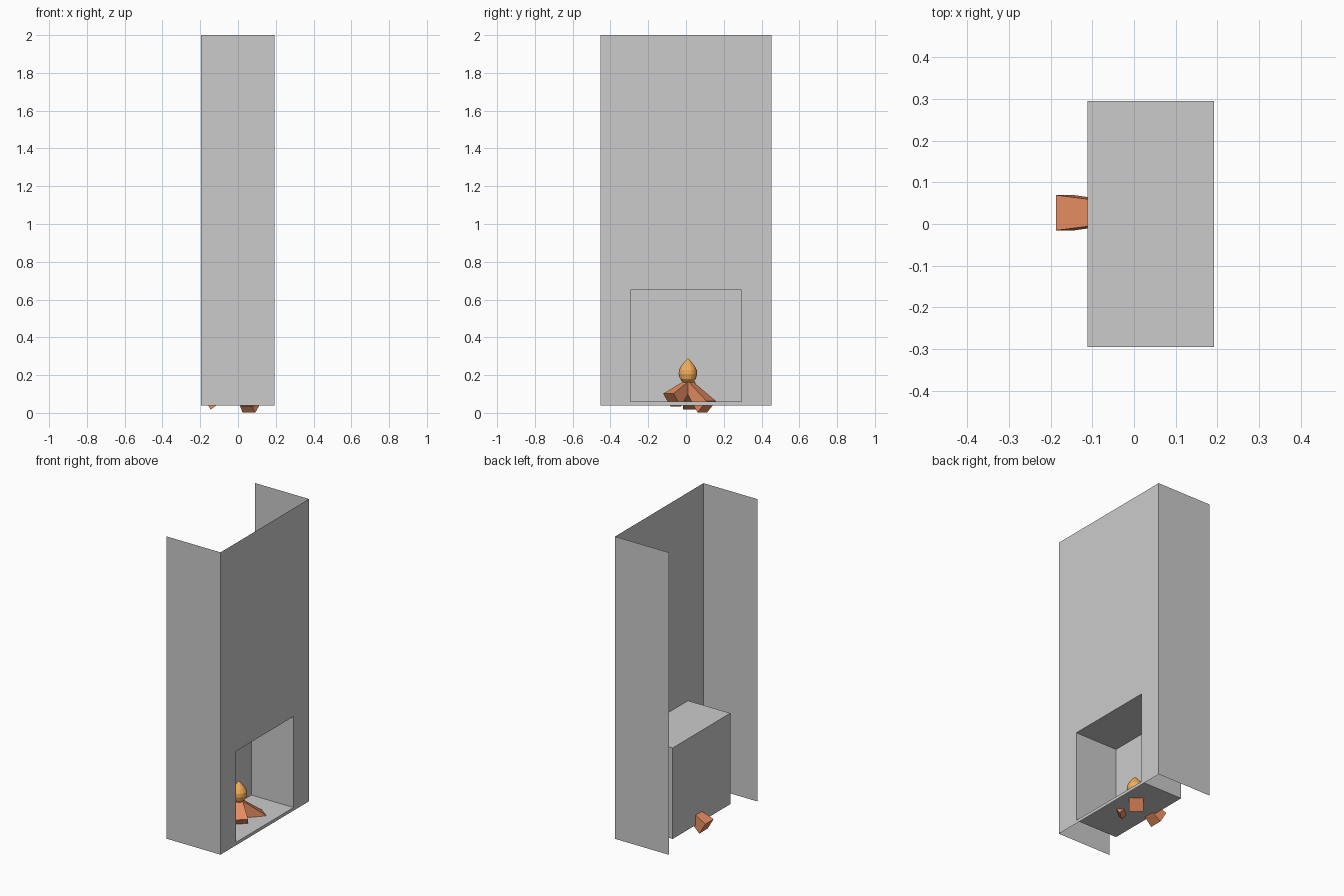
import bpy, bmesh, math
from mathutils import Vector, Matrix

if "Cube" in bpy.data.objects:
    bpy.data.objects.remove(bpy.data.objects["Cube"])


def material(name, color):
    m = bpy.data.materials.new(name)
    m.diffuse_color = color
    m.use_nodes = True
    m.node_tree.nodes["Principled BSDF"].inputs["Base Color"].default_value = m.diffuse_color
    return m


def finish(name, bm, mat=None):
    me = bpy.data.meshes.new(name)
    bm.to_mesh(me)
    bm.free()
    ob = bpy.data.objects.new(name, me)
    bpy.context.collection.objects.link(ob)
    if mat:
        me.materials.append(mat)
    return ob


def rect(x, hy, z0, z1):
    return [(x, -hy, z0), (x, hy, z0), (x, hy, z1), (x, -hy, z1)]


FRONT, BACK, BOX_BACK = 0.192, -0.195, -0.111

# chimney breast: front sheet with an opening, and two side sheets
bm = bmesh.new()
outer = [bm.verts.new(p) for p in rect(FRONT, 0.453, 0.04, 2.0)]
inner = [bm.verts.new(p) for p in rect(FRONT, 0.295, 0.06, 0.65)]
rear = [bm.verts.new(p) for p in rect(BACK, 0.453, 0.04, 2.0)]
for i in range(4):
    j = (i + 1) % 4
    bm.faces.new((outer[i], outer[j], inner[j], inner[i]))
bm.faces.new((outer[1], rear[1], rear[2], outer[2]))
bm.faces.new((outer[0], outer[3], rear[3], rear[0]))
finish("chimney_breast", bm)

# firebox: recess open to the front
bm = bmesh.new()
mouth = [bm.verts.new(p) for p in rect(FRONT, 0.295, 0.06, 0.65)]
back = [bm.verts.new(p) for p in rect(BOX_BACK, 0.295, 0.06, 0.65)]
for i in range(4):
    j = (i + 1) % 4
    bm.faces.new((mouth[i], mouth[j], back[j], back[i]))
bm.faces.new(back)
finish("firebox", bm)

# logs: tapered square bars leaning together
wood = material("wood", (0.8, 0.27, 0.12, 1))


def log(name, foot, head):
    foot, head = Vector(foot), Vector(head)
    axis = (head - foot).normalized()
    side = Vector((-axis.y, axis.x, 0)).normalized()
    up = axis.cross(side)
    rot = Matrix((side, up, axis)).transposed()
    rot = rot.to_4x4()
    if rot.determinant() < 0:
        rot = rot @ Matrix.Scale(-1, 4, (1, 0, 0))
    bm = bmesh.new()
    bmesh.ops.create_cone(
        bm, cap_ends=True, segments=4, radius1=0.06, radius2=0.028,
        depth=(head - foot).length,
        matrix=Matrix.Translation((foot + head) / 2) @ rot @ Matrix.Rotation(math.pi / 4, 4, 'Z'))
    finish(name, bm, wood)


log("log_rear", (-0.166, 0.027, 0.054), (0.0, 0.027, 0.152))
log("log_right", (0.075, 0.11, 0.032), (0.0, 0.01, 0.155))
log("log_left", (0.071, -0.074, 0.068), (0.0, 0.01, 0.152))

# flame: lathed teardrop
profile = [(0.0, 0.155), (0.025, 0.162), (0.042, 0.18), (0.049, 0.205),
           (0.047, 0.228), (0.034, 0.251), (0.016, 0.273), (0.0, 0.29)]
bm = bmesh.new()
vs = [bm.verts.new((r, 0, z)) for r, z in profile]
es = [bm.edges.new(p) for p in zip(vs, vs[1:])]
bmesh.ops.spin(bm, geom=vs + es, cent=(0, 0, 0), axis=(0, 0, 1),
               angle=math.tau, steps=16, use_duplicate=False)
bmesh.ops.remove_doubles(bm, verts=bm.verts[:], dist=0.0005)
bmesh.ops.recalc_face_normals(bm, faces=bm.faces[:])
flame = finish("flame", bm, material("flame", (0.9, 0.42, 0.1, 1)))
flame.location.y = 0.01
